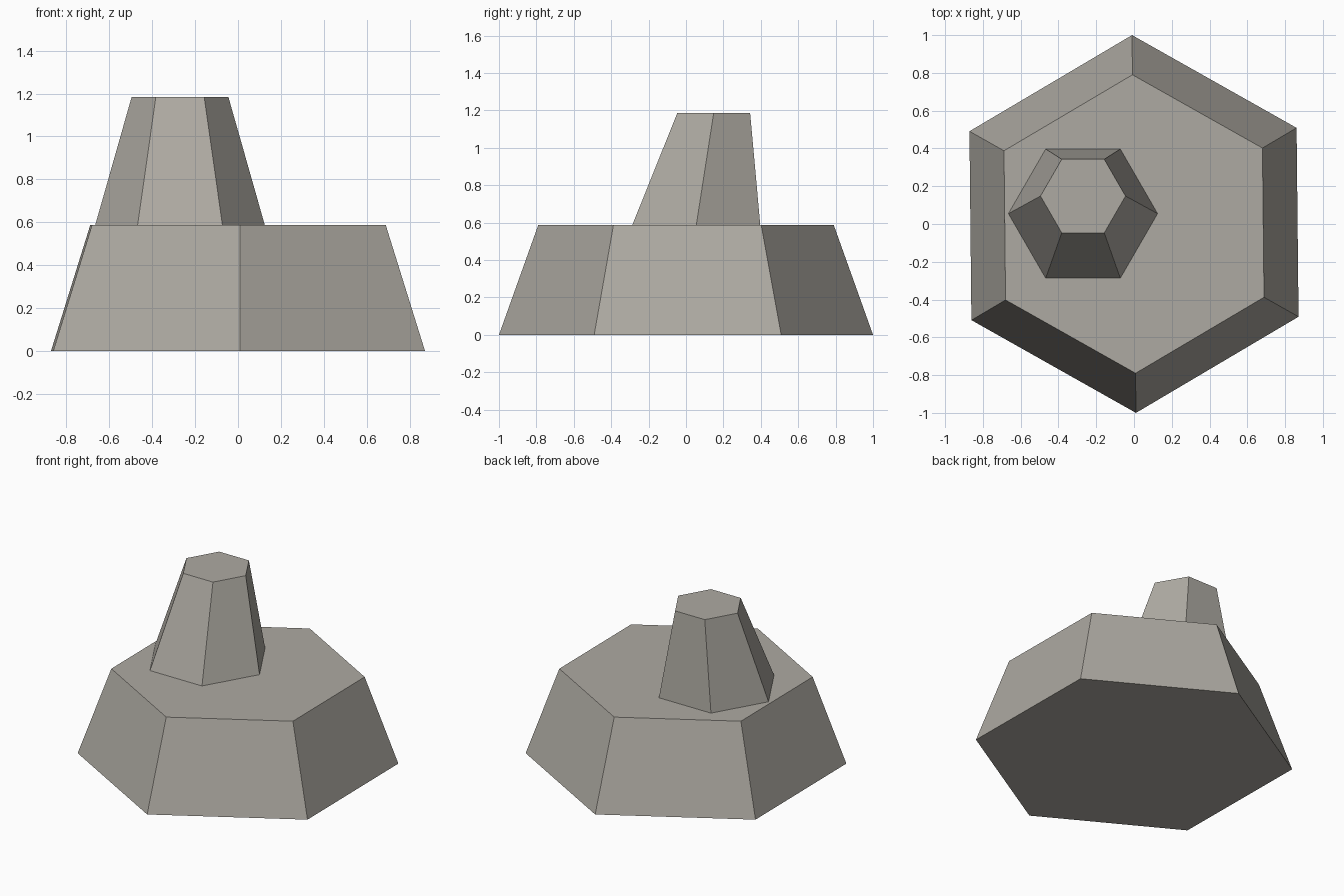
import bpy
import bmesh
from math import cos, sin, radians, tau

cube = bpy.data.objects.get("Cube")
if cube:
    bpy.data.objects.remove(cube, do_unlink=True)

# Single warm grey stone colour
stone = bpy.data.materials.new("warm_grey")
stone.use_nodes = True
colour = (0.42, 0.40, 0.36, 1)
stone.diffuse_color = colour
stone.node_tree.nodes["Principled BSDF"].inputs["Base Color"].default_value = colour


def hex_frustum(name, bottom, top, turn=0):
    """Six-sided tapered block; bottom and top are (x, y, z, radius)."""
    bm = bmesh.new()
    rings = []
    for x, y, z, r in (bottom, top):
        angles = [radians(turn) + tau * i / 6 for i in range(6)]
        rings.append([bm.verts.new((x + r * cos(a), y + r * sin(a), z)) for a in angles])
    low, high = rings
    bm.faces.new(low[::-1])
    bm.faces.new(high)
    for i in range(6):
        j = (i + 1) % 6
        bm.faces.new((low[i], low[j], high[j], high[i]))
    mesh = bpy.data.meshes.new(name)
    bm.to_mesh(mesh)
    bm.free()
    mesh.materials.append(stone)
    obj = bpy.data.objects.new(name, mesh)
    bpy.context.collection.objects.link(obj)
    return obj


# Wide base, turned a touch off square
hex_frustum("base", (0, 0, 0, 1), (0, 0, 0.587, 0.79), turn=30.6)

# Off-centre tower leaning towards the back
hex_frustum("tower", (-0.27, 0.055, 0.587, 0.395), (-0.27, 0.148, 1.185, 0.225))
